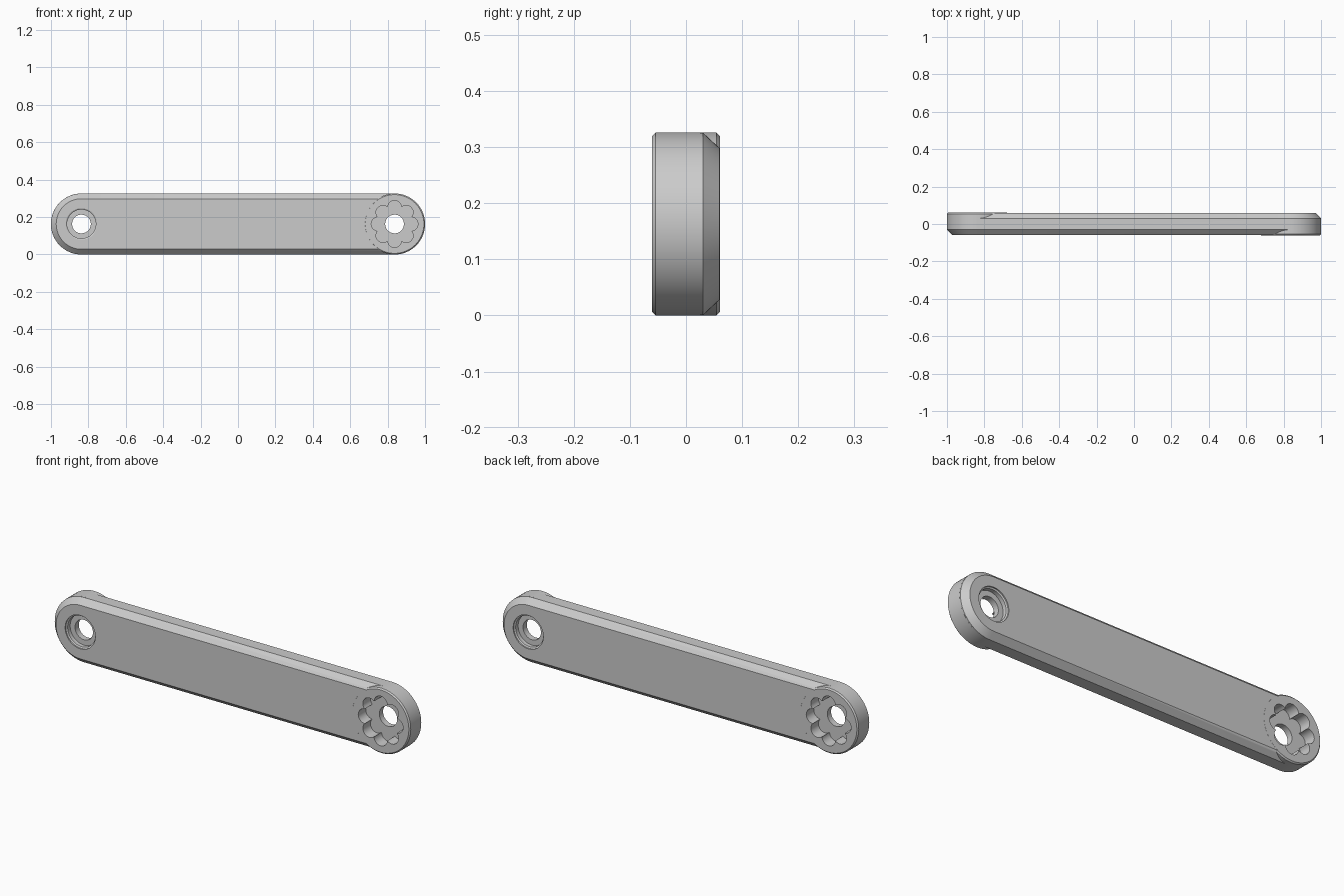
import bpy, bmesh
from math import sin, cos, pi, sqrt, atan2, radians

if "Cube" in bpy.data.objects:
    bpy.data.objects.remove(bpy.data.objects["Cube"])

R, CZ, HX, T = 0.163, 0.163, 0.837, 0.06   # end radius, mid height, pivot x, half thickness


def arc(cx, cz, r, a0, a1, n):
    return [(cx + r * cos(a0 + (a1 - a0) * i / n), cz + r * sin(a0 + (a1 - a0) * i / n))
            for i in range(n + 1)]


def circle(x, r, n=64):
    return arc(x, CZ, r, 0, 2 * pi, n)[:-1]


def stadium(r):
    return arc(HX, CZ, r, -pi / 2, pi / 2, 32) + arc(-HX, CZ, r, pi / 2, 3 * pi / 2, 32)


def flower(x, r=0.037, d=0.088, lobes=8):
    h = pi / lobes
    cusp = d * cos(h) + sqrt(r * r - (d * sin(h)) ** 2)
    phi = atan2(cusp * sin(h), cusp * cos(h) - d)
    pts = []
    for k in range(lobes):
        a = 2 * h * k
        pts += arc(x + d * cos(a), CZ + d * sin(a), r, a - phi, a + phi, 14)[:-1]
    return pts


def loft(name, rings, side=1):
    """Closed solid through (y, profile) rings; side=-1 turns it half round about z."""
    bm = bmesh.new()
    loops = [[bm.verts.new((side * x, side * y, z)) for x, z in prof] for y, prof in rings]
    for a, b in zip(loops, loops[1:]):
        for i in range(len(a)):
            j = (i + 1) % len(a)
            bm.faces.new((a[i], a[j], b[j], b[i]))
    bm.faces.new(loops[0])
    bm.faces.new(loops[-1])
    bmesh.ops.recalc_face_normals(bm, faces=bm.faces[:])
    me = bpy.data.meshes.new(name)
    bm.to_mesh(me)
    bm.free()
    ob = bpy.data.objects.new(name, me)
    bpy.context.collection.objects.link(ob)
    return ob


def combine(target, other, op):
    bpy.context.view_layer.objects.active = target
    mod = target.modifiers.new(op, 'BOOLEAN')
    mod.operation, mod.object, mod.solver = op, other, 'EXACT'
    other.hide_render = True
    bpy.ops.object.modifier_apply(modifier=mod.name)
    bpy.data.objects.remove(other)


# Bar with wide chamfers on both faces
arm = loft("flat_arm", [(-T, stadium(R - 0.028)), (-T / 2, stadium(R)),
                        (T / 2, stadium(R)), (T, stadium(R - 0.028))])

# Full-thickness round bosses: front right and back left
e = 0.0003
for s in (1, -1):
    boss = loft("boss", [(-T - e, circle(HX, R - 0.006)), (-T + 0.006, circle(HX, R + e)),
                         (0.025, circle(HX, R + e))], s)
    combine(arm, boss, 'UNION')

for s in (1, -1):
    # Scalloped knob socket in the boss
    combine(arm, loft("socket_cutter", [(-0.1, flower(HX)), (0.0, flower(HX))], s), 'DIFFERENCE')
    # Round counterbore with a small lead-in on the opposite end
    bore = loft("bore_cutter", [(-0.1, circle(-HX, 0.084)), (-T + 0.006, circle(-HX, 0.084)),
                                (-T + 0.010, circle(-HX, 0.077)),
                                (-0.03, circle(-HX, 0.077))], s)
    combine(arm, bore, 'DIFFERENCE')
    # Through hole
    combine(arm, loft("hole_cutter", [(-0.1, circle(HX, 0.05)), (0.1, circle(HX, 0.05))], s),
            'DIFFERENCE')

bpy.ops.object.select_all(action='DESELECT')
arm.select_set(True)
bpy.context.view_layer.objects.active = arm
bpy.ops.object.shade_smooth_by_angle(angle=radians(30))
